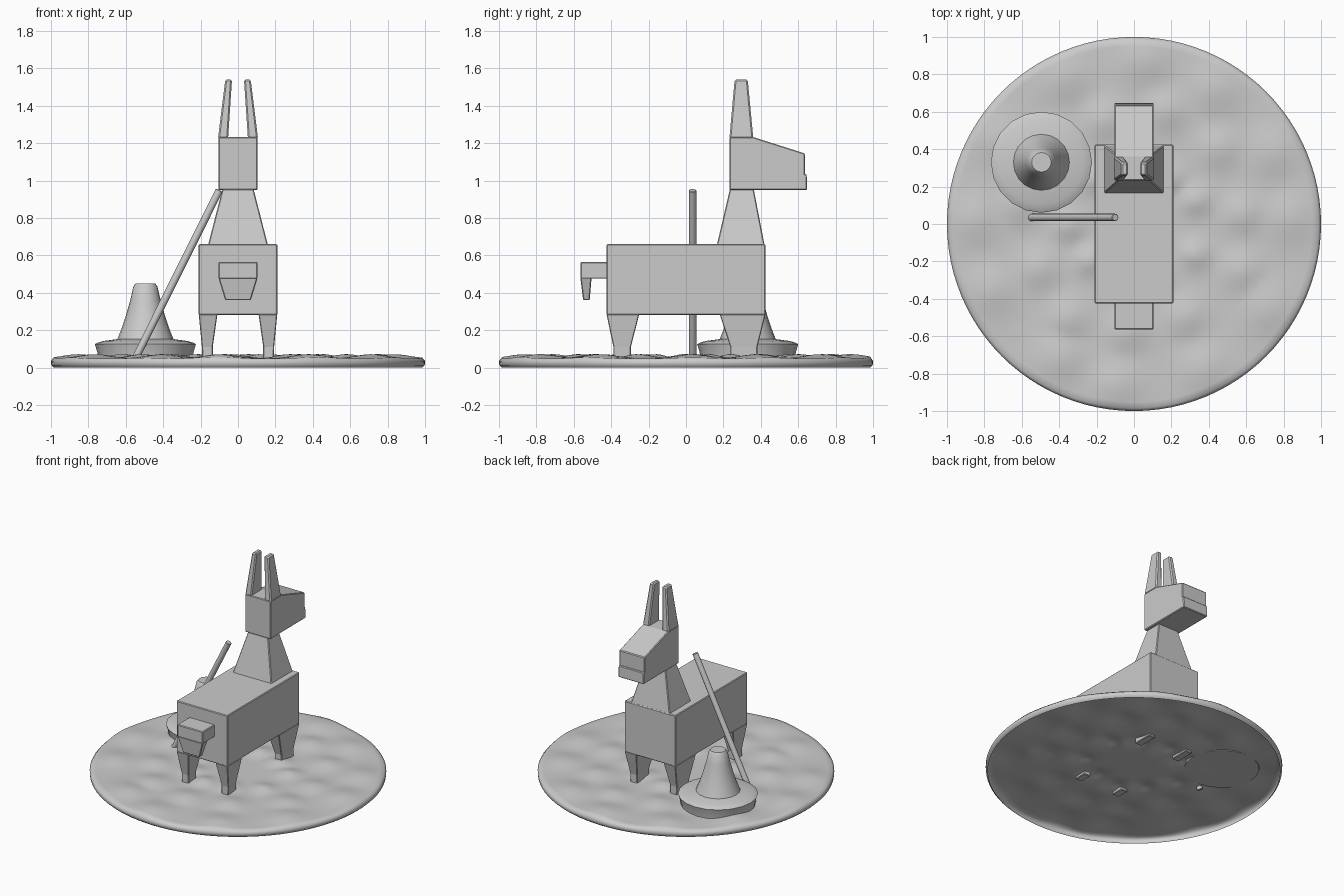
import bpy, bmesh, math, random
from mathutils import Vector

if "Cube" in bpy.data.objects:
    bpy.data.objects.remove(bpy.data.objects["Cube"])

random.seed(4)


def finish(name, bm, bevel=0.0, smooth=None):
    bmesh.ops.recalc_face_normals(bm, faces=bm.faces)
    me = bpy.data.meshes.new(name)
    bm.to_mesh(me)
    bm.free()
    ob = bpy.data.objects.new(name, me)
    bpy.context.collection.objects.link(ob)
    if bevel:
        m = ob.modifiers.new("soft_edges", "BEVEL")
        m.width, m.segments = bevel, 1
    if smooth:
        bpy.ops.object.select_all(action="DESELECT")
        ob.select_set(True)
        bpy.context.view_layer.objects.active = ob
        bpy.ops.object.shade_smooth_by_angle(angle=math.radians(smooth))
    return ob


def loft_boxes(name, sections, bevel=0.005):
    """Stack rectangles (x0, x1, y0, y1, z) into one closed tapered block."""
    bm = bmesh.new()
    rings = [[bm.verts.new(p) for p in ((a, c, z), (b, c, z), (b, d, z), (a, d, z))]
             for a, b, c, d, z in sections]
    for lo, hi in zip(rings, rings[1:]):
        for i in range(4):
            j = (i + 1) % 4
            bm.faces.new((lo[i], lo[j], hi[j], hi[i]))
    bm.faces.new(rings[0])
    bm.faces.new(rings[-1])
    return finish(name, bm, bevel)


def lathe(bm, rings, n, height=lambda x, y, z: z):
    """Join rings (radius, z); the last one is the middle point."""
    loops = []
    for r, z in rings[:-1]:
        loop = []
        for i in range(n):
            a = 2 * math.pi * i / n
            x, y = r * math.cos(a), r * math.sin(a)
            loop.append(bm.verts.new((x, y, height(x, y, z))))
        loops.append(loop)
    for lo, hi in zip(loops, loops[1:]):
        for i in range(n):
            j = (i + 1) % n
            bm.faces.new((lo[i], lo[j], hi[j], hi[i]))
    tip = bm.verts.new((0, 0, height(0, 0, rings[-1][1])))
    for i in range(n):
        bm.faces.new((loops[-1][i], loops[-1][(i + 1) % n], tip))
    return loops


# Ground disc: open shell with rings of soft mounds
mounds = []
for count, rad, size in ((9, 0.33, 0.075), (11, 0.60, 0.10), (12, 0.86, 0.12)):
    for k in range(count):
        a = 2 * math.pi * (k + random.uniform(-0.15, 0.15)) / count + rad * 3
        r = rad + random.uniform(-0.04, 0.04)
        mounds.append((r * math.cos(a), r * math.sin(a), size))


def ground_height(x, y, z):
    if z < 0.04:
        return z
    h = max(math.exp(-((x - u) ** 2 + (y - v) ** 2) / s ** 2) for u, v, s in mounds)
    return z + 0.024 * h


bm = bmesh.new()
profile = [(0.985, 0.0), (0.998, 0.012), (1.0, 0.035)]
profile += [(0.985 - 0.965 * k / 29, 0.048) for k in range(30)] + [(0, 0.048)]
lathe(bm, profile, 96, ground_height)
finish("ground_disc", bm, smooth=60)

# Animal body and neck
loft_boxes("body", [(-0.21, 0.21, -0.425, 0.425, 0.28), (-0.21, 0.21, -0.425, 0.425, 0.66)])
loft_boxes("neck", [(-0.16, 0.16, 0.165, 0.42, 0.655), (-0.083, 0.083, 0.235, 0.362, 0.955)])

# Legs and ears, one of each per side
for side, s in (("left", -1), ("right", 1)):
    def pair(a, b):
        return (min(s * a, s * b), max(s * a, s * b))
    for part, y in (("back", (-0.425, -0.25, -0.388, -0.295)),
                    ("front", (0.18, 0.425, 0.237, 0.382))):
        loft_boxes(f"{part}_leg_{side}", [
            (*pair(0.135, 0.19), y[2], y[3], 0.035),
            (*pair(0.135, 0.193), y[2], y[3], 0.11),
            (*pair(0.11, 0.21), y[0], y[1], 0.285)], 0.004)
    loft_boxes(f"ear_{side}", [
        (*pair(0.053, 0.107), 0.232, 0.36, 1.225),
        (*pair(0.032, 0.068), 0.26, 0.33, 1.54)], 0.008)

# Head: side profile extruded across x
bm = bmesh.new()
side = [(0.232, 0.95), (0.635, 0.95), (0.635, 1.145), (0.36, 1.232), (0.232, 1.232)]
face = bm.faces.new([bm.verts.new((-0.105, y, z)) for y, z in side])
new = bmesh.ops.extrude_face_region(bm, geom=[face])["geom"]
bmesh.ops.translate(bm, vec=(0.21, 0, 0),
                    verts=[v for v in new if isinstance(v, bmesh.types.BMVert)])
finish("head", bm, 0.005)
loft_boxes("lower_lip", [(-0.105, 0.105, 0.60, 0.648, 0.95), (-0.105, 0.105, 0.60, 0.645, 1.035)])

# Tail: stub and hanging tuft
loft_boxes("tail_stub", [(-0.105, 0.105, -0.565, -0.42, 0.475), (-0.105, 0.105, -0.565, -0.42, 0.565)])
loft_boxes("tail_tuft", [(-0.068, 0.068, -0.55, -0.515, 0.36),
                         (-0.105, 0.105, -0.565, -0.505, 0.48)])

# Stick leaning on the neck
a, b = Vector((-0.553, 0.035, 0.04)), Vector((-0.10, 0.035, 0.948))
bm = bmesh.new()
bmesh.ops.create_cone(bm, cap_ends=True, segments=12, radius1=0.02, radius2=0.02,
                      depth=(b - a).length)
stick = finish("stick", bm, 0.003, 40)
stick.location = (a + b) / 2
stick.rotation_euler = (b - a).to_track_quat("Z", "Y").to_euler()

# Wide-brimmed hat on the ground
bm = bmesh.new()
loops = lathe(bm, [(0.253, 0.05), (0.257, 0.08), (0.27, 0.125), (0.258, 0.132), (0.225, 0.142),
                   (0.15, 0.152), (0.125, 0.215), (0.104, 0.28), (0.08, 0.365), (0.064, 0.435),
                   (0.052, 0.45), (0, 0.45)], 20)
bm.faces.new(loops[0])
hat = finish("hat", bm, smooth=30)
hat.location = (-0.495, 0.33, 0)
